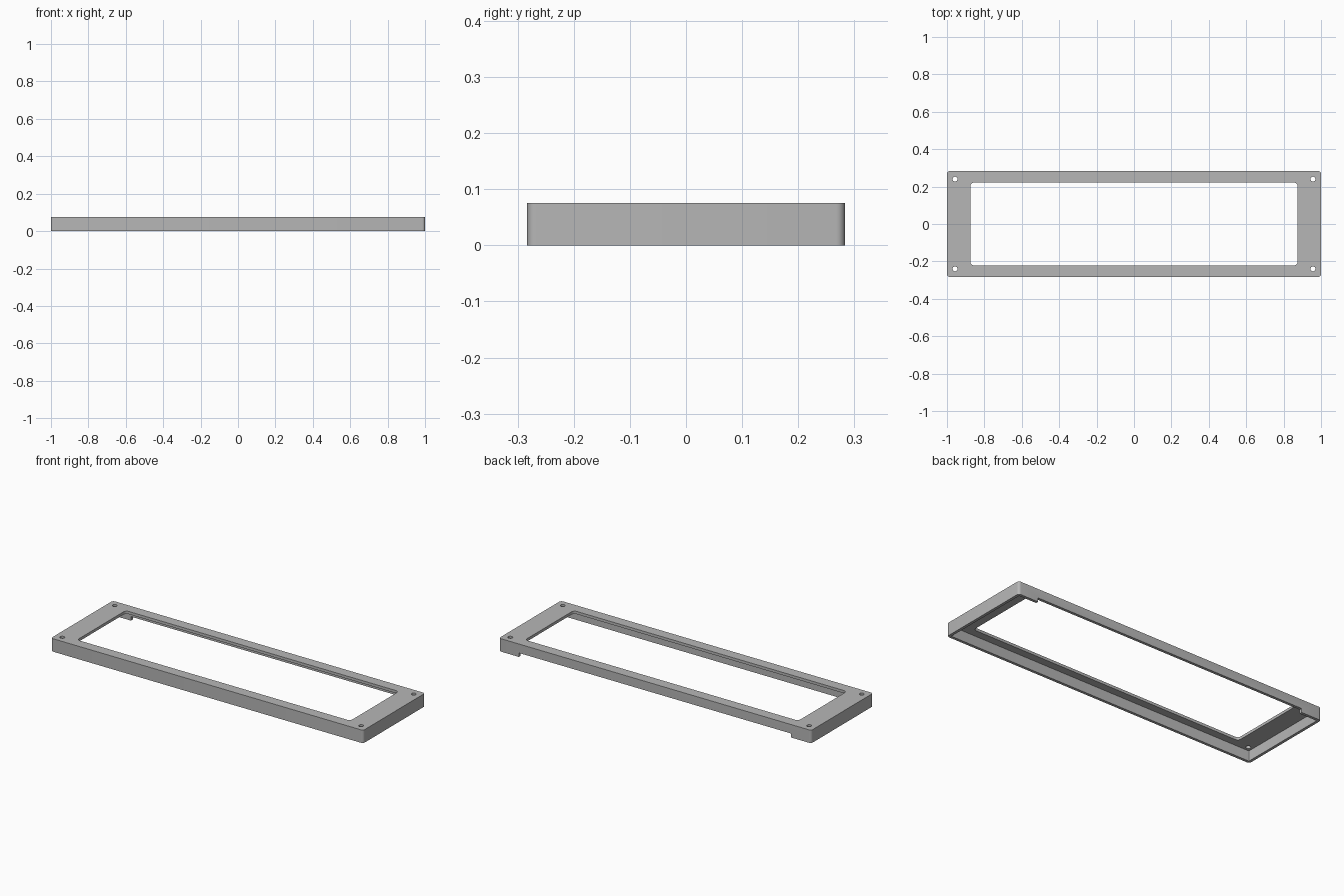
import bpy
import bmesh

cube = bpy.data.objects.get("Cube")
if cube:
    bpy.data.objects.remove(cube, do_unlink=True)

HALF_X, HALF_Y, HEIGHT = 1.0, 0.283, 0.075
WALL = 0.016
PLATE = 0.016
NOTCH = 0.023

grey = bpy.data.materials.new("mid grey")
grey.use_nodes = True
colour = (0.47, 0.47, 0.47, 1)
grey.diffuse_color = colour
grey.node_tree.nodes["Principled BSDF"].inputs["Base Color"].default_value = colour


def add_mesh(name, bm):
    mesh = bpy.data.meshes.new(name)
    bm.to_mesh(mesh)
    bm.free()
    obj = bpy.data.objects.new(name, mesh)
    bpy.context.collection.objects.link(obj)
    mesh.materials.append(grey)
    return obj


def rounded_box(name, hx, hy, z0, z1, radius=0, y=0):
    """Box with rounded upright edges."""
    bm = bmesh.new()
    bmesh.ops.create_cube(bm, size=2)
    for v in bm.verts:
        v.co = (v.co.x * hx, v.co.y * hy + y, z1 if v.co.z > 0 else z0)
    if radius:
        upright = [e for e in bm.edges
                   if abs(e.verts[0].co.z - e.verts[1].co.z) > 0.001]
        bmesh.ops.bevel(bm, geom=upright, offset=radius, segments=6,
                        profile=0.5, affect='EDGES')
    return add_mesh(name, bm)


def drill(name, x, y, radius):
    bm = bmesh.new()
    bmesh.ops.create_cone(bm, cap_ends=True, segments=24, radius1=radius,
                          radius2=radius, depth=0.3)
    bmesh.ops.translate(bm, verts=bm.verts, vec=(x, y, HEIGHT))
    return add_mesh(name, bm)


# Outer shell
frame = rounded_box("bezel_frame", HALF_X, HALF_Y, 0, HEIGHT, 0.015)

# Hollow underside, window, cable notch in the back wall, corner screw holes
cutters = [
    rounded_box("hollow_cutter", HALF_X - WALL, HALF_Y - WALL,
                -0.1, HEIGHT - PLATE, 0.004),
    rounded_box("window_cutter", 0.875, 0.222, -0.2, 0.2, 0.02),
    rounded_box("notch_cutter", 0.872, 0.03, -0.15, NOTCH, y=HALF_Y),
]
for sx in (-1, 1):
    for sy in (-1, 1):
        cutters.append(drill("screw_hole_cutter", sx * 0.957, sy * 0.24, 0.013))

bpy.context.view_layer.objects.active = frame
for cutter in cutters:
    cutter.hide_render = True
    cut = frame.modifiers.new("cut", 'BOOLEAN')
    cut.operation = 'DIFFERENCE'
    cut.solver = 'EXACT'
    cut.object = cutter
    bpy.ops.object.modifier_apply(modifier=cut.name)
    bpy.data.objects.remove(cutter, do_unlink=True)

# Smooth rounded corners, crisp edges
bpy.ops.object.select_all(action='DESELECT')
frame.select_set(True)
bpy.ops.object.shade_smooth_by_angle(angle=0.6)
